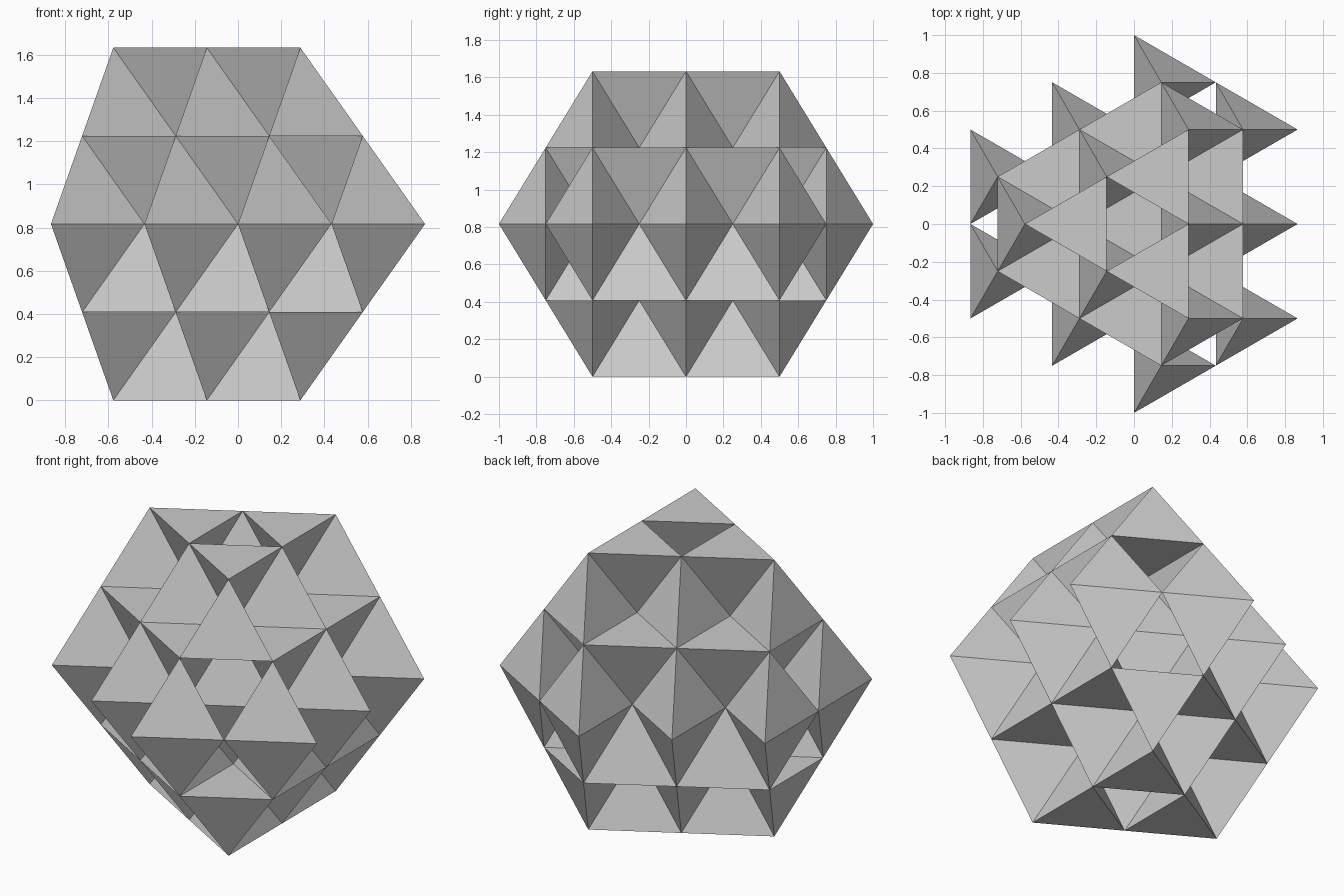
import bpy, bmesh
from math import sqrt, cos, sin, pi

if "Cube" in bpy.data.objects:
    bpy.data.objects.remove(bpy.data.objects["Cube"])

E = 0.5                    # tetrahedron edge
R = E / sqrt(3)            # circumradius of one triangular face
H = E * sqrt(2 / 3)        # tetrahedron height
MID = 2 * H                # mirror plane between the two halves
COL = E * sqrt(3) / 2      # spacing between columns of tetrahedra


def add_tetra(bm, cx, cy, z_base, z_tip, turn):
    """Tetrahedron with a horizontal base triangle and a tip over its centre."""
    base = [bm.verts.new((cx + R * cos(turn + k * 2 * pi / 3),
                          cy + R * sin(turn + k * 2 * pi / 3), z_base)) for k in range(3)]
    tip = bm.verts.new((cx, cy, z_tip))
    bm.faces.new(base)
    for k in range(3):
        bm.faces.new((base[k], base[(k + 1) % 3], tip))


def tetra_layer(name, z_base, z_tip, turn, x_start, counts):
    """Columns along x, each a centred row of tetrahedra along y."""
    bm = bmesh.new()
    for i, n in enumerate(counts):
        for j in range(n):
            add_tetra(bm, x_start + i * COL, (j - (n - 1) / 2) * E, z_base, z_tip, turn)
    bmesh.ops.recalc_face_normals(bm, faces=bm.faces)
    mesh = bpy.data.meshes.new(name)
    bm.to_mesh(mesh)
    bm.free()
    bpy.context.collection.objects.link(bpy.data.objects.new(name, mesh))


# The lower half mirrors the upper half
for half, s in (("upper", 1), ("lower", -1)):
    z0, z1, z2 = MID, MID + s * H, MID + s * 2 * H
    # inner layer: tips facing outward, then tips facing the middle plane
    tetra_layer(half + "_inner_outward_tetrahedra", z0, z1, 0, -2 * COL + R / 2, (2, 3, 4, 3))
    tetra_layer(half + "_inner_inward_tetrahedra", z1, z0, pi, -COL, (2, 3, 2))
    # outer layer
    tetra_layer(half + "_outer_outward_tetrahedra", z1, z2, 0, -2 * R, (1, 2, 3))
    tetra_layer(half + "_outer_inward_tetrahedra", z2, z1, pi, -R, (1, 2))
